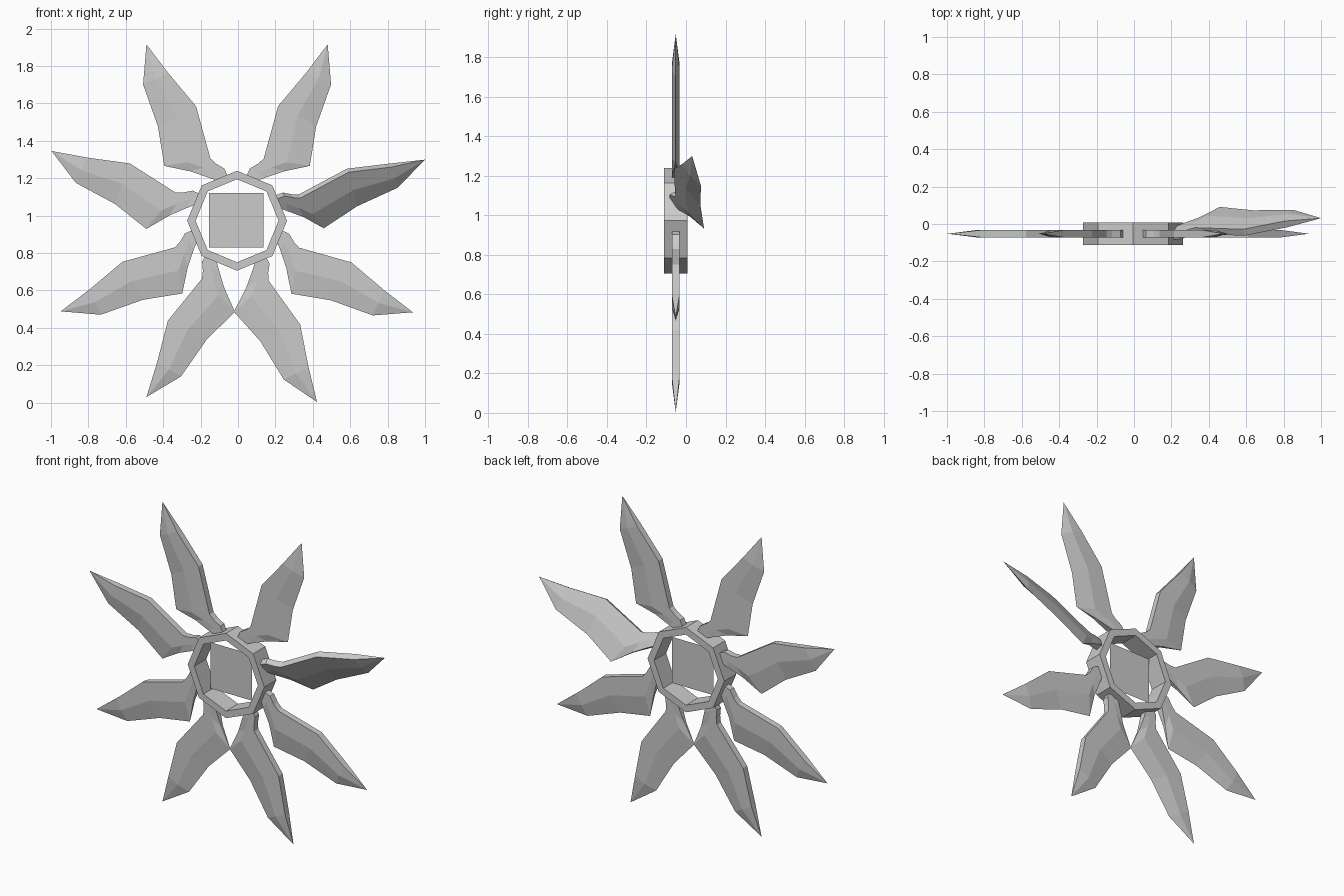
import bpy, bmesh
from math import sin, cos, radians, pi
from mathutils import Matrix, Vector

if "Cube" in bpy.data.objects:
    bpy.data.objects.remove(bpy.data.objects["Cube"])

CENTRE = Vector((-0.005, -0.052, 0.973))
HALF = 0.02            # half thickness of a blade


def finish(bm, name):
    bmesh.ops.recalc_face_normals(bm, faces=bm.faces)
    mesh = bpy.data.meshes.new(name)
    bm.to_mesh(mesh)
    bm.free()
    ob = bpy.data.objects.new(name, mesh)
    bpy.context.collection.objects.link(ob)
    return ob


def loft(bm, loops, closed=False):
    rows = [[bm.verts.new(p) for p in loop] for loop in loops]
    n = len(rows[0])
    pairs = list(zip(rows, rows[1:])) + ([(rows[-1], rows[0])] if closed else [])
    for a, b in pairs:
        for i in range(n):
            j = (i + 1) % n
            bm.faces.new((a[i], a[j], b[j], b[i]))
    return rows


# Octagonal hub ring
bm = bmesh.new()
loops = []
for r, y in ((0.267, -0.06), (0.267, 0.06), (0.222, 0.06), (0.222, -0.06)):
    loops.append([CENTRE + Vector((r * cos(k * pi / 4), y, r * sin(k * pi / 4)))
                  for k in range(8)])
loft(bm, loops, closed=True)
finish(bm, "hub_ring")

# Flat square panel inside the ring
bm = bmesh.new()
s = 0.145
bm.faces.new([bm.verts.new(CENTRE + Vector((x * s - 0.005, 0, z * s + 0.003)))
              for x, z in ((-1, -1), (1, -1), (1, 1), (-1, 1))])
finish(bm, "hub_panel")

# Blade sections: thick edge (radius, degrees), sharp edge (radius, degrees), sharp edge thickness
SECTIONS = [
    ((0.240, 15.5), (0.243, -0.5), HALF),
    ((0.287, 13.5), (0.278, -6.5), HALF),
    ((0.325, 7.0), (0.364, -16.3), 0.008),
    ((0.362, 4.0), (0.487, -25.8), 0),
    ((0.650, 7.5), (0.658, -12.8), 0),
    ((0.872, 2.2), (0.885, -7.4), 0),
]
TIP = 1.06


def polar(p):
    a = radians(p[1])
    return Vector((p[0] * cos(a), 0, p[0] * sin(a)))


def blade(name, angle, mirror=False, twist=0, yaw=0):
    bm = bmesh.new()
    loops = []
    for thick, sharp, t in SECTIONS:
        a, c = polar(thick), polar(sharp)
        m = (a + c) / 2
        half = ((a, HALF), (m, HALF), (c, t))
        loops.append([p - Vector((0, h, 0)) for p, h in half] +
                     [p + Vector((0, h, 0)) for p, h in reversed(half)])
    loops.append([Vector((TIP, 0, 0))] * 6)
    rows = loft(bm, loops)
    bm.faces.new(rows[0])
    bmesh.ops.remove_doubles(bm, verts=bm.verts, dist=0.0005)
    mat = (Matrix.Rotation(radians(-angle), 4, 'Y')
           @ Matrix.Rotation(radians(yaw), 4, 'Z')
           @ Matrix.Rotation(radians(twist), 4, 'X'))
    if mirror:
        mat = Matrix.Scale(-1, 4, (1, 0, 0)) @ mat
    bm.transform(Matrix.Translation(CENTRE) @ mat)
    finish(bm, name)


# Right blades (one of them twisted) and mirrored left blades
for i, (ang, twist, yaw) in enumerate(((62.8, 0, 0), (18, 31, 4.5), (-27.5, 0, 0), (-66.2, 0, 0))):
    blade(f"right_blade_{i + 1}", ang, False, twist, yaw)
for i, ang in enumerate((62.8, 20.6, -27.2, -62.8)):
    blade(f"left_blade_{i + 1}", ang, True)
